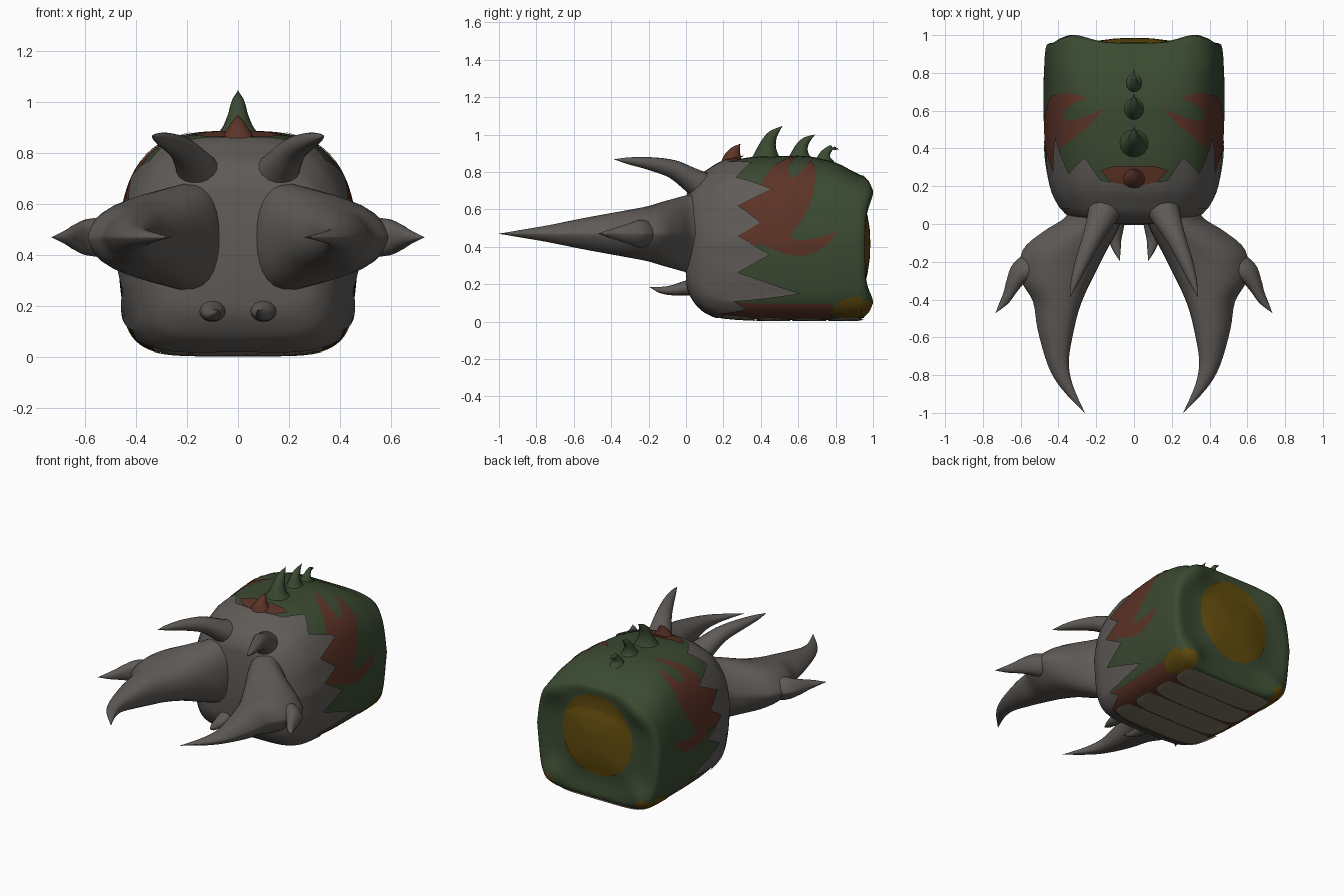
import bpy, bmesh, math
from mathutils import Vector
from mathutils.bvhtree import BVHTree

if "Cube" in bpy.data.objects:
    bpy.data.objects.remove(bpy.data.objects["Cube"])


def material(name, rgb):
    m = bpy.data.materials.new(name)
    m.diffuse_color = (*rgb, 1)
    m.use_nodes = True
    m.node_tree.nodes["Principled BSDF"].inputs["Base Color"].default_value = m.diffuse_color
    return m


GREEN = material("moss green", (0.043, 0.068, 0.031))
GREY = material("warm grey", (0.115, 0.105, 0.096))
RED = material("rust red", (0.108, 0.033, 0.020))
YELLOW = material("dark amber", (0.120, 0.070, 0.004))
CREAM = material("dull khaki", (0.200, 0.180, 0.118))


def finish(name, bm, *mats):
    me = bpy.data.meshes.new(name)
    bm.to_mesh(me)
    ob = bpy.data.objects.new(name, me)
    bpy.context.collection.objects.link(ob)
    for m in mats:
        me.materials.append(m)
    for p in me.polygons:
        p.use_smooth = True
    return ob


def bridge(bm, a, b):
    n = len(a)
    for i in range(n):
        bm.faces.new((a[i], a[(i + 1) % n], b[(i + 1) % n], b[i]))


def catmull(rows, steps=4):
    """Smoothly resample rows of numbers."""
    out = []
    for i in range(len(rows) - 1):
        p = [rows[max(0, min(len(rows) - 1, i + k))] for k in (-1, 0, 1, 2)]
        for s in range(steps):
            t = s / steps
            out.append([0.5 * (2 * b + (c - a) * t + (2 * a - 5 * b + 4 * c - d) * t * t
                               + (3 * b - a - 3 * c + d) * t ** 3) for a, b, c, d in zip(*p)])
    return out + [list(rows[-1])]


def power(v, e):
    return math.copysign(abs(v) ** e, v)


def loft(name, rings, mat, sx=1, n=20, lens=False):
    """Skin rings given as (centre, half axis u, half axis v); lens sharpens the +u edge."""
    bm = bmesh.new()
    prev = None
    for c, u, v in rings:
        ring = []
        for k in range(n):
            a = 2 * math.pi * k / n
            ca, sa = math.cos(a), math.sin(a)
            if lens:
                ca, sa = (ca, power(sa, 1.5)) if ca > 0 else (power(ca, 0.7), power(sa, 0.9))
            p = c + u * ca + v * sa
            ring.append(bm.verts.new((p.x * sx, p.y, p.z)))
        if prev:
            bridge(bm, prev, ring)
        else:
            bm.faces.new(ring)
        prev = ring
    bm.faces.new(prev)
    bmesh.ops.recalc_face_normals(bm, faces=bm.faces[:])
    return finish(name, bm, mat)


def horn(name, rows, mat, ref=(0, 0, 1), sx=1):
    """Tapering curved spike; rows are x, y, z, radius u, radius v."""
    rows = catmull(rows)
    pts = [Vector(r[:3]) for r in rows]
    rings = []
    for i, r in enumerate(rows):
        t = (pts[min(i + 1, len(pts) - 1)] - pts[max(i - 1, 0)]).normalized()
        u = t.cross(Vector(ref)).normalized()
        rings.append((pts[i], u * max(r[3], 0.001), u.cross(t) * max(r[4], 0.001)))
    return loft(name, rings, mat, sx, 16)


def blade(name, rows, mat, sx=1):
    """Flat-lying claw; rows are inner x, y, outer x, y, half height."""
    rings = []
    for ax, ay, bx, by, h in catmull(rows):
        a, b = Vector((ax, ay, 0.47)), Vector((bx, by, 0.47))
        rings.append(((a + b) / 2, (b - a) / 2, Vector((0, 0, max(h, 0.001)))))
    return loft(name, rings, mat, sx, 28, True)


# Body: rounded box, tapered and domed on top, flat belly, bulging rear corners
ZC, N = 0.42, 96
SECT = [(0.0, 0.25, 0.66, 0.20), (0.015, 0.31, 0.71, 0.15), (0.06, 0.37, 0.77, 0.08),
        (0.12, 0.41, 0.81, 0.045), (0.2, 0.44, 0.85, 0.025), (0.35, 0.462, 0.88, 0.014),
        (0.5, 0.473, 0.885, 0.012), (0.65, 0.476, 0.885, 0.012), (0.8, 0.476, 0.85, 0.012),
        (0.88, 0.473, 0.81, 0.012), (0.93, 0.468, 0.785, 0.014)]
BACK = [(0.985, 0.950, 0.015), (0.95, 0.958, 0.03), (0.88, 0.958, 0.042), (0.78, 0.950, 0.03),
        (0.66, 0.948, 0.01), (0.55, 0.950, 0), (0.4, 0.965, 0), (0.2, 0.977, 0)]


def body_ring(bm, w, top, bot, y, s=1.0, corner=0.0):
    ring = []
    for k in range(N):
        a = 2 * math.pi * k / N
        c, d = math.cos(a), math.sin(a)
        e = 2 / (3.3 + 0.4 * y if d > 0 else 5.5)
        x = w * power(c, e)
        z = (top - ZC if d > 0 else ZC - bot) * power(d, e)
        x *= 1 - (0.25 * z if z > 0 else -0.2 * z)
        if z > 0:
            z -= 0.4 * (0.8 - y) * x * x * z / (top - ZC)
        ring.append(bm.verts.new((x * s, y + corner * math.sin(2 * a) ** 2, ZC + z * s)))
    return ring


bm = bmesh.new()
rings = [body_ring(bm, w, t, b, y) for y, w, t, b in catmull(SECT, 3)]
y, w, t, b = SECT[-1]
rings += [body_ring(bm, w, t, b, yb, s, c) for s, yb, c in BACK]
for r0, r1 in zip(rings, rings[1:]):
    bridge(bm, r0, r1)
for ring, yc in ((rings[0], -0.005), (rings[-1], 0.98)):
    mid = bm.verts.new((0, yc, ZC))
    for k in range(N):
        bm.faces.new((ring[k], ring[(k + 1) % N], mid))
bmesh.ops.recalc_face_normals(bm, faces=bm.faces[:])
for f in bm.faces:
    c = f.calc_center_median()
    if c.y < 0.15:
        f.material_index = 1                      # grey face
    elif c.y > 0.92 and c.z < 0.11 and abs(c.x) > 0.31:
        f.material_index = 2                      # amber rear corners
TREE = BVHTree.FromBMesh(bm)
finish("body", bm, GREEN, GREY, YELLOW)


# Surface projection: each caster turns 2D coordinates into a ray at the body
def radial(y, deg):
    d = Vector((math.cos(math.radians(deg)), 0, math.sin(math.radians(deg))))
    return Vector((0, y, 0.45)) + d * 1.5, -d


def from_top(x, y):
    return Vector((x, y, 2)), Vector((0, 0, -1))


def from_below(x, y):
    return Vector((x, y, -2)), Vector((0, 0, 1))


def from_back(x, z):
    return Vector((x, 3, z)), Vector((0, -1, 0))


def project(caster, a, b, off):
    hit, nor, _, _ = TREE.ray_cast(*caster(a, b))
    return hit + nor * off, nor


def decal(name, mat, poly, caster, off, steps, sx=1):
    """Thin painted plate: gridded polygon wrapped onto the body."""
    bm = bmesh.new()
    bm.faces.new([bm.verts.new((a, b, 0)) for a, b in poly])
    bmesh.ops.triangulate(bm, faces=bm.faces[:], ngon_method='EAR_CLIP')
    for ax in (0, 1):
        vals = [p[ax] for p in poly]
        g = min(vals) + steps[ax]
        while g < max(vals) - 1e-4:
            no = (1, 0, 0) if ax == 0 else (0, 1, 0)
            bmesh.ops.bisect_plane(bm, geom=bm.verts[:] + bm.edges[:] + bm.faces[:],
                                   dist=1e-5, plane_co=(g * no[0], g * no[1], 0), plane_no=no)
            g += steps[ax]
    nors = {}
    for v in bm.verts:
        p, nor = project(caster, v.co.x, v.co.y, off)
        v.co = (p.x * sx, p.y, p.z)
        nors[v] = Vector((nor.x * sx, nor.y, nor.z))
    bm.normal_update()
    for f in bm.faces[:]:
        if f.normal.dot(nors[f.verts[0]]) < 0:
            f.normal_flip()
    return finish(name, bm, mat)


def oval(cx, cy, rx, ry, n=32, e=1.0):
    angles = [2 * math.pi * k / n for k in range(n)]
    return [(cx + rx * power(math.cos(a), e), cy + ry * power(math.sin(a), e)) for a in angles]


# Grey collar with jagged teeth: (degrees around body, reach in y)
TEETH = [(-90, .16), (-60, .18), (-50, .2), (-44, .33), (-40, .26), (-34, .61), (-23, .28), (-11, .45),
         (1, .28), (10, .40), (22, .28), (32, .46), (43, .27), (57, .355), (66, .235), (90, .2)]
half = []
for (a0, y0), (a1, y1) in zip(TEETH, TEETH[1:]):
    half += [(a0 + (a1 - a0) * k / 6, y0 + (y1 - y0) * k / 6) for k in range(6)]
cols = half + [(180 - a, y) for a, y in [TEETH[-1]] + half[:0:-1]]
bm = bmesh.new()
prev = None
for k in range(13):
    t = k / 12
    ring = [bm.verts.new(project(radial, 0.08 + (yy - 0.08) * t, a, 0.003 + 0.009 * t)[0])
            for a, yy in cols]
    if prev:
        bridge(bm, prev, ring)
    prev = ring
bmesh.ops.recalc_face_normals(bm, faces=bm.faces[:])
finish("jagged_collar", bm, GREY)

# Painted patches in (y, degrees), then claws, horns and fangs on both sides
FLAME = [(.27, -8), (.27, 30), (.40, 36), (.45, 48), (.52, 60), (.61, 70), (.575, 60), (.545, 48),
         (.56, 40), (.60, 42), (.64, 50), (.665, 59), (.69, 50), (.69, 38), (.68, 28), (.65, 18),
         (.61, 10), (.57, 4), (.56, 0), (.60, -2), (.68, -1), (.75, 1), (.805, 4), (.77, -3),
         (.70, -9), (.62, -12), (.54, -11), (.47, -8), (.40, -4)]
CORNER = [(.77, -46), (.80, -40), (.86, -37), (.94, -36), (.94, -54), (.82, -54)]
MANDIBLE = [(.05, .06, .33, .10, .215), (.085, -.03, .37, .03, .205), (.145, -.14, .48, -.04, .18),
            (.195, -.24, .59, -.14, .15), (.25, -.35, .60, -.29, .125), (.29, -.45, .535, -.41, .105),
            (.32, -.57, .51, -.56, .08), (.345, -.725, .455, -.75, .045),
            (.325, -.85, .385, -.87, .024), (.26, -1.0, .262, -1.0, 0)]
SPUR = [(.40, -.22, .54, -.13, .06), (.49, -.27, .64, -.21, .075), (.575, -.31, .675, -.30, .055),
        (.62, -.36, .69, -.36, .037), (.665, -.42, .71, -.41, .02), (.73, -.47, .732, -.47, 0)]
for side, sx in (("right", 1), ("left", -1)):
    decal(side + "_flame_marking", RED, FLAME, radial, 0.004, (0.03, 3), sx)
    decal(side + "_corner_marking", YELLOW, CORNER, radial, 0.006, (0.03, 2), sx)
    blade(side + "_mandible", MANDIBLE, GREY, sx)
    blade(side + "_mandible_spur", SPUR, GREY, sx)
    horn(side + "_brow_horn", [(.14, .12, .70, .10, .09), (.175, .03, .758, .075, .066),
                               (.22, -.07, .815, .053, .05), (.275, -.2, .846, .037, .034),
                               (.315, -.31, .86, .02, .018), (.337, -.385, .868, 0, 0)], GREY, sx=sx)
    horn(side + "_fang", [(.10, .06, .185, .06, .05), (.10, -.01, .178, .048, .038),
                          (.10, -.08, .167, .034, .026), (.09, -.14, .17, .02, .016),
                          (.075, -.195, .185, 0, 0)], GREY, sx=sx)

# Belly: red underside with khaki plates
decal("belly_border", RED, [(.17, -41), (.78, -40), (.78, -140), (.17, -139)], radial, 0.003, (0.04, 2))
for i in range(4):
    decal(f"belly_plate_{i + 1}", CREAM, oval(0, 0.275 + 0.192 * i, 0.33, 0.095, 32, 0.4),
          from_below, 0.009, (0.06, 0.04))

# Amber rear disc and red brow patch
decal("rear_disc", YELLOW, oval(0, 0.455, 0.265, 0.275), from_back, 0.006, (0.04, 0.04))
decal("brow_patch", RED, [(-.175, .285), (-.12, .225), (0, .2), (.12, .225), (.175, .285), (.12, .305),
                          (0, .31), (-.12, .305)], from_top, 0.014, (0.03, 0.03))

# Crest: one red spike and three hooked green spikes
UP = (0, 1, 0)
horn("front_crest_spike", [(0, .25, .84, .09, .07), (0, .25, .875, .055, .05),
                           (0, .265, .915, .028, .028), (0, .29, .95, 0, 0)], RED, UP)
CREST = [[(0, .43, .85, .11, .095), (0, .43, .895, .065, .065), (0, .44, .95, .04, .042),
          (0, .465, 1.0, .026, .026), (0, .515, 1.045, 0, 0)],
         [(0, .61, .855, .08, .08), (0, .61, .895, .045, .05), (0, .62, .935, .03, .033),
          (0, .645, .97, .018, .02), (0, .69, 1.0, 0, 0)],
         [(0, .74, .835, .06, .065), (0, .74, .88, .033, .036), (0, .755, .91, .018, .022),
          (0, .78, .928, .011, .014), (0, .82, .92, 0, 0)]]
for i, rows in enumerate(CREST):
    horn(f"crest_spike_{i + 1}", rows, GREEN, UP)
